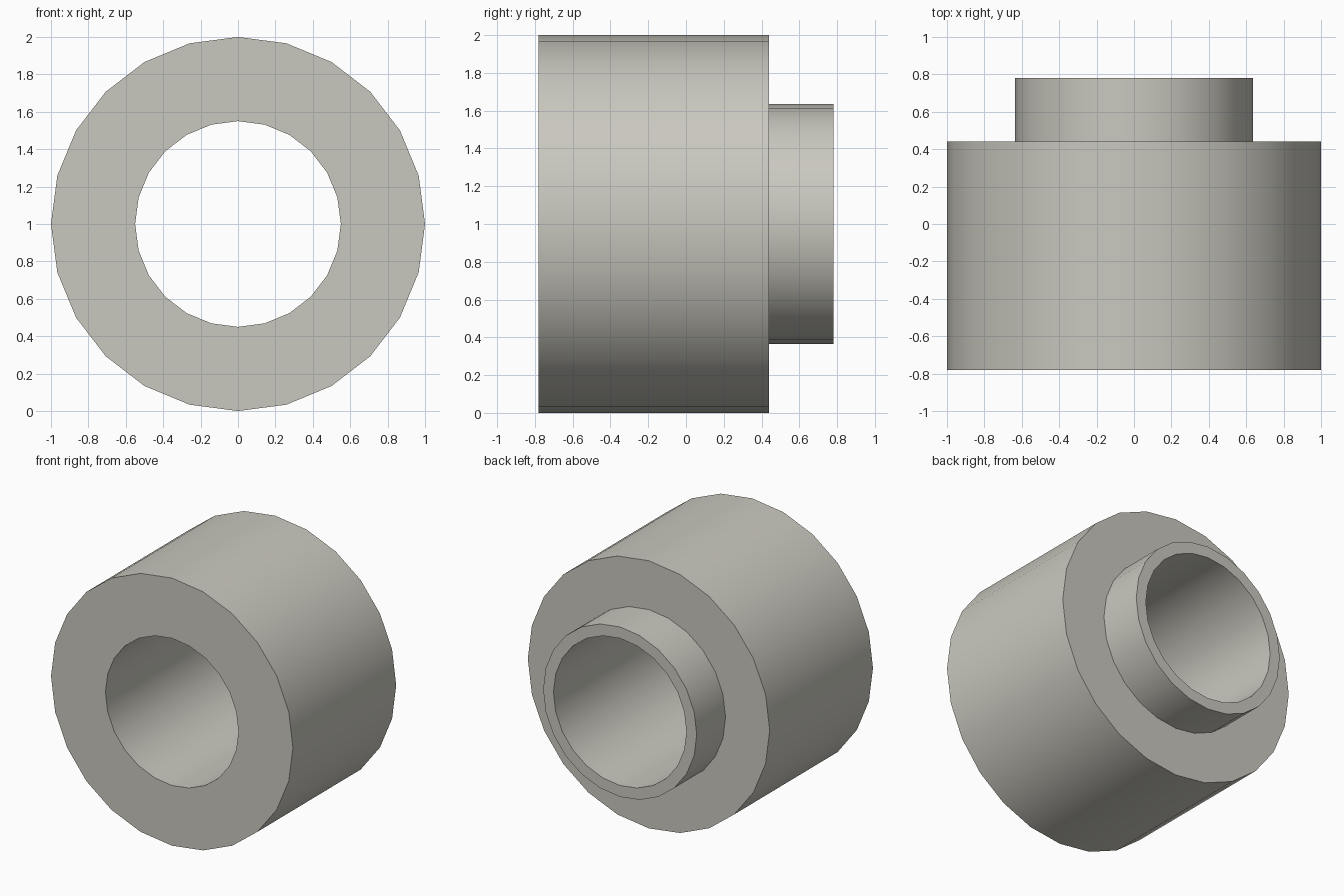
import bpy, bmesh, math
from mathutils import Vector

cube = bpy.data.objects.get("Cube")
if cube:
    bpy.data.objects.remove(cube, do_unlink=True)

SIDES = 24
CENTRE = Vector((0, 0, 1))

# Warm grey material
grey = bpy.data.materials.new("warm_grey")
colour = (0.59, 0.58, 0.52, 1.0)
grey.use_nodes = True
grey.diffuse_color = colour
grey.node_tree.nodes["Principled BSDF"].inputs["Base Color"].default_value = colour

# Closed half-section as (radius, y): bore, wide drum, narrow rear collar
profile = [(0.55, -0.78), (1.0, -0.78), (1.0, 0.44),
           (0.635, 0.44), (0.635, 0.78), (0.55, 0.78)]

# Revolve the section around the horizontal y axis
bm = bmesh.new()
verts = [bm.verts.new((0, y, 1 + r)) for r, y in profile]
edges = [bm.edges.new((verts[i], verts[(i + 1) % len(verts)]))
         for i in range(len(verts))]
bmesh.ops.spin(bm, geom=verts + edges, cent=CENTRE, axis=(0, 1, 0),
               angle=math.tau, steps=SIDES, use_duplicate=False)
bmesh.ops.remove_doubles(bm, verts=bm.verts, dist=1e-4)
bmesh.ops.recalc_face_normals(bm, faces=bm.faces)

mesh = bpy.data.meshes.new("stepped_bushing")
bm.to_mesh(mesh)
bm.free()
mesh.materials.append(grey)
bushing = bpy.data.objects.new("stepped_bushing", mesh)
bpy.context.collection.objects.link(bushing)

# Smooth round walls, crisp rims
bpy.ops.object.select_all(action='DESELECT')
bushing.select_set(True)
bpy.context.view_layer.objects.active = bushing
bpy.ops.object.shade_smooth_by_angle(angle=math.radians(30))
